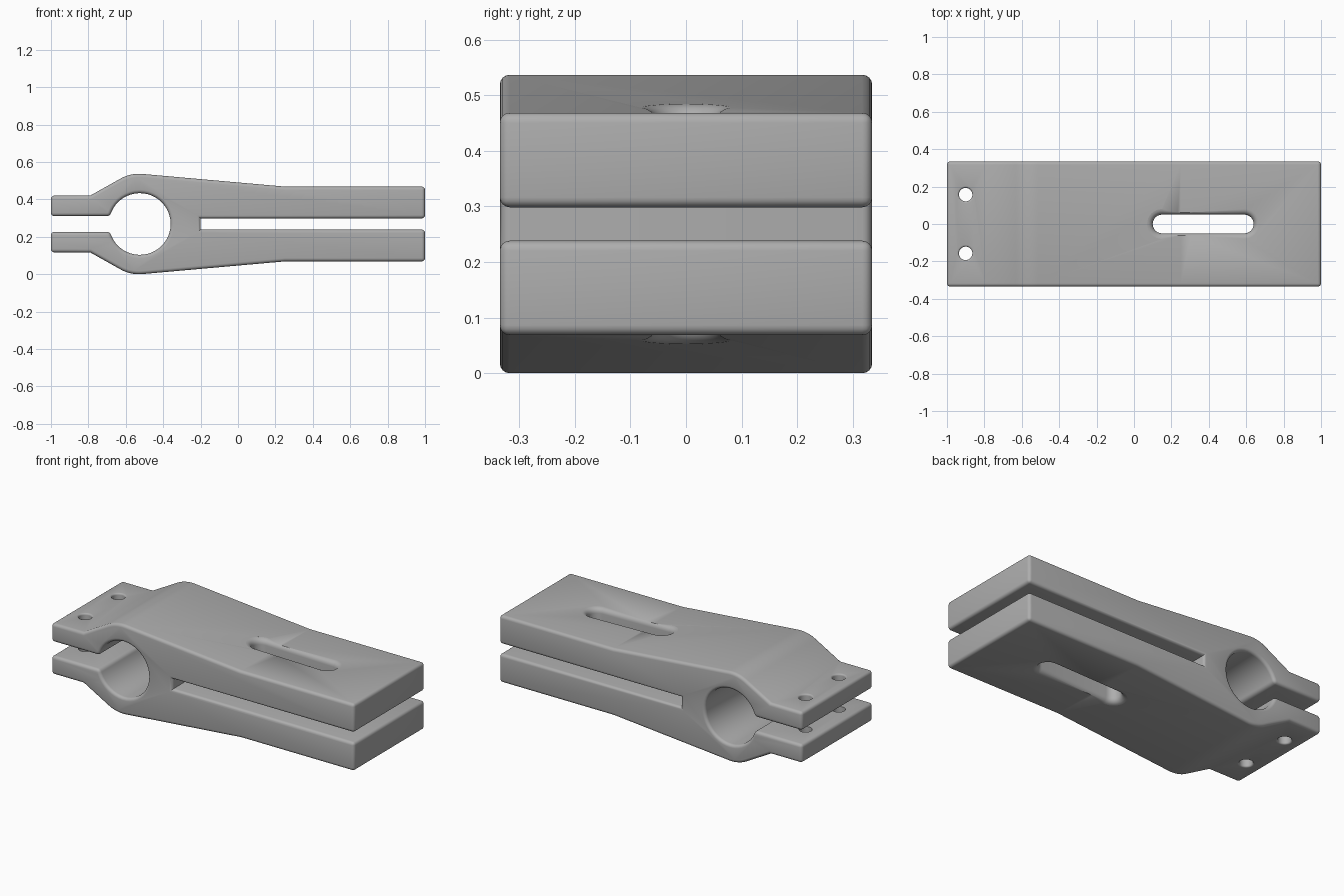
import bpy, bmesh
from math import sin, cos, pi, radians

cube = bpy.data.objects.get("Cube")
if cube:
    bpy.data.objects.remove(cube)

MID = 0.2685          # height of the plane the clamp is mirrored about
HALF_DEPTH = 0.335
FILLET = 0.018

steel = bpy.data.materials.new("satin_grey")
steel.use_nodes = True
GREY = (0.42, 0.42, 0.42, 1)
steel.diffuse_color = GREY
steel.node_tree.nodes["Principled BSDF"].inputs["Base Color"].default_value = GREY


def arc(cx, cz, r, a0, a1, n):
    return [(cx + r * cos(radians(a0 + (a1 - a0) * i / n)),
             cz + r * sin(radians(a0 + (a1 - a0) * i / n))) for i in range(n + 1)]


def make_object(name, bm):
    bmesh.ops.recalc_face_normals(bm, faces=bm.faces)
    mesh = bpy.data.meshes.new(name)
    bm.to_mesh(mesh)
    bm.free()
    mesh.materials.append(steel)
    ob = bpy.data.objects.new(name, mesh)
    bpy.context.collection.objects.link(ob)
    return ob


# Upper half of the side profile: bore, bolt flange, barrel, long arm, gap
upper = arc(-0.525, 0, 0.165, 0, 165.3, 20)
upper += [(-1, 0.042), (-1, 0.152), (-0.79, 0.152)]
upper += arc(-0.53, 0.0685, 0.2, 121, 85, 8)
upper += [(0.25, 0.2), (1, 0.2), (1, 0.03), (-0.2, 0.03)]
lower = [(x, -z) for x, z in reversed(upper[1:])]

# Clamp body: extrude the profile, then round every sharp edge but the gap root
bm = bmesh.new()
face = bm.faces.new([bm.verts.new((x, -HALF_DEPTH, z + MID)) for x, z in upper + lower])
ext = bmesh.ops.extrude_face_region(bm, geom=[face])
moved = [v for v in ext["geom"] if isinstance(v, bmesh.types.BMVert)]
bmesh.ops.translate(bm, verts=moved, vec=(0, 2 * HALF_DEPTH, 0))
bmesh.ops.recalc_face_normals(bm, faces=bm.faces)
sharp = [e for e in bm.edges if e.calc_face_angle() > radians(40)
         and not all(abs(v.co.x + 0.2) < 0.001 and abs(v.co.z - MID) < 0.04
                     and abs(e.verts[0].co.z - e.verts[1].co.z) < 0.001 for v in e.verts)]
bmesh.ops.bevel(bm, geom=sharp, offset=FILLET, offset_type='OFFSET', segments=4,
                profile=0.5, affect='EDGES', clamp_overlap=True)
body = make_object("clamp_body", bm)


def flat_height(x):
    return 0.152


def arm_height(x):
    return 0.2 + max(0, 0.25 - x) * 0.0885


def flared_cutter(name, x0, x1, y, r, flare, height, n=16):
    """Stadium-shaped cutter whose mouths flare out to follow the outer surface."""
    steps = [(flare + 0.002, 0.02)]
    steps += [(flare * (1 - sin(a)), -flare * (1 - cos(a)))
              for a in [pi / 2 * i / 5 for i in range(6)]]
    steps = [(flare + 0.0, 0.03)] + steps[1:]
    bm = bmesh.new()
    rings = []
    for side in (1, -1):
        for grow, dz in (steps if side > 0 else reversed(steps)):
            ring = []
            for cx, start in ((x1, -90), (x0, 90)):
                for px, py in arc(cx, y, r + grow, start, start + 180, n):
                    ring.append(bm.verts.new((px, py, MID + side * (height(px) + dz))))
            rings.append(ring)
    # Mouth arcs are turned so the wall meets the surface tangentially
    count = len(rings[0])
    for a, b in zip(rings, rings[1:]):
        for i in range(count):
            j = (i + 1) % count
            bm.faces.new((a[i], a[j], b[j], b[i]))
    bm.faces.new(rings[0])
    bm.faces.new(rings[-1])
    bmesh.ops.remove_doubles(bm, verts=bm.verts, dist=0.00001)
    return make_object(name, bm)


# Adjusting slot through both arms and two bolt holes through the flanges
cutters = [flared_cutter("slot_cutter", 0.15, 0.59, 0, 0.05, 0.03, arm_height)]
for label, y in (("back", 0.157), ("front", -0.157)):
    cutters.append(flared_cutter(label + "_bolt_cutter", -0.9, -0.9, y, 0.036, 0.01, flat_height))

for cutter in cutters:
    cutter.hide_render = True
    cutter.hide_viewport = True
    mod = body.modifiers.new(cutter.name, 'BOOLEAN')
    mod.operation = 'DIFFERENCE'
    mod.solver = 'EXACT'
    mod.object = cutter

# Bake the cuts, drop the cutters and smooth the rounded faces
bpy.context.view_layer.update()
baked = bpy.data.meshes.new_from_object(
    body.evaluated_get(bpy.context.evaluated_depsgraph_get()))
body.modifiers.clear()
body.data = baked
for cutter in cutters:
    bpy.data.objects.remove(cutter)
bpy.ops.object.select_all(action='DESELECT')
body.select_set(True)
bpy.context.view_layer.objects.active = body
bpy.ops.object.shade_smooth_by_angle(angle=radians(30))
